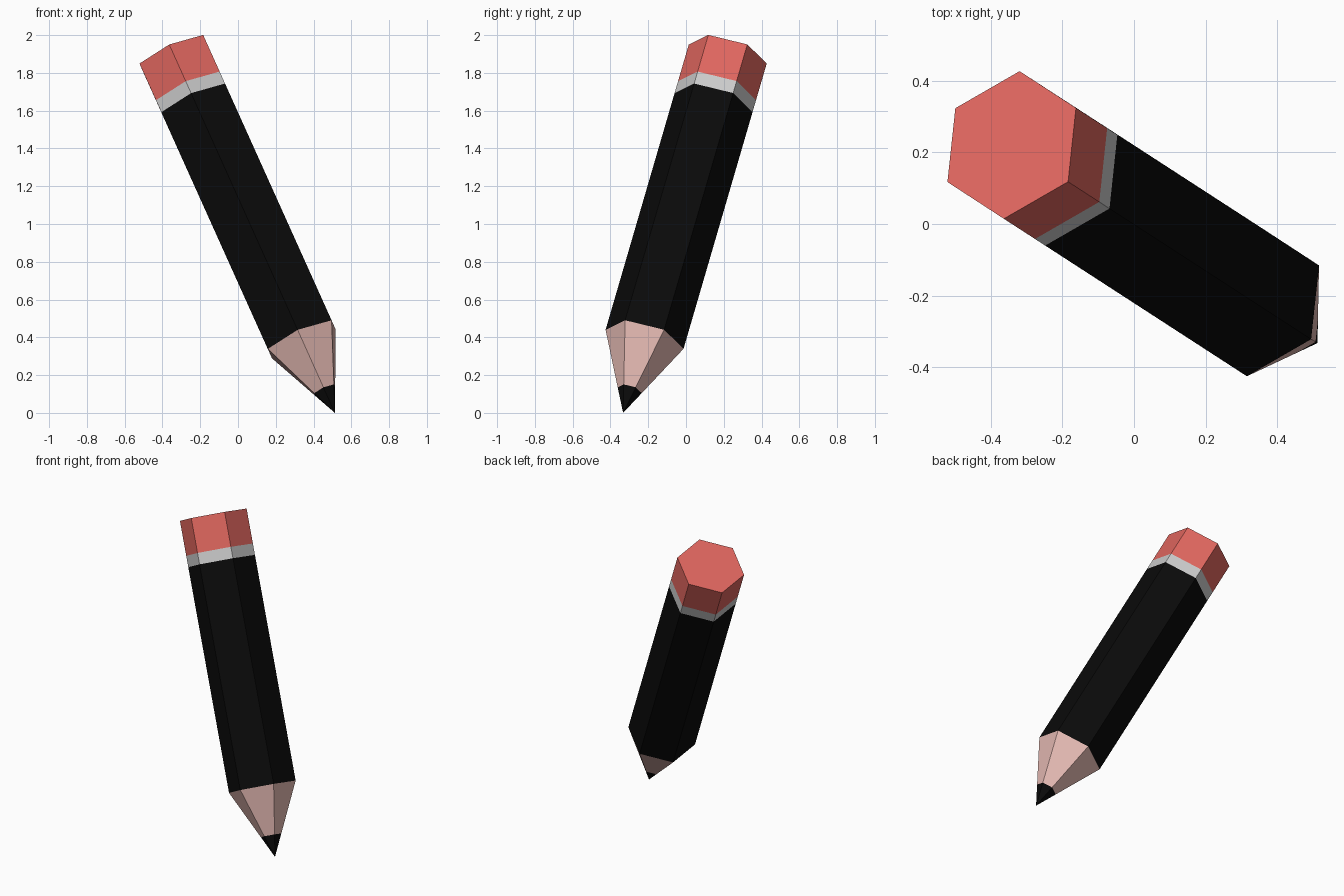
import bpy, bmesh
from mathutils import Vector, Matrix

if "Cube" in bpy.data.objects:
    bpy.data.objects.remove(bpy.data.objects["Cube"])

# Tilted pencil axis: from the point on the ground up to the eraser's end
TIP = Vector((0.513, -0.333, 0.0))
END = Vector((-0.342, 0.221, 1.90))
RADIUS = 0.2135
LENGTH = (END - TIP).length
axis = (END - TIP).normalized()

# Roll: one hexagon corner points straight towards the highest side
corner = Vector((0.158, -0.103, 0.10))
corner = (corner - axis * corner.dot(axis)).normalized()
side = corner.cross(axis)
ROT = Matrix((side, corner, axis)).transposed().to_4x4()


def material(name, rgb):
    mat = bpy.data.materials.new(name)
    mat.diffuse_color = (*rgb, 1.0)
    mat.use_nodes = True
    mat.node_tree.nodes["Principled BSDF"].inputs["Base Color"].default_value = mat.diffuse_color
    return mat


def hex_part(name, start, end, r_start, r_end, mat=None):
    """Six-sided solid between two distances along the axis from the tip."""
    bm = bmesh.new()
    centre = TIP + axis * (start + end) / 2
    bmesh.ops.create_cone(bm, cap_ends=True, segments=6,
                          radius1=r_start, radius2=r_end, depth=end - start,
                          matrix=Matrix.Translation(centre) @ ROT)
    bmesh.ops.remove_doubles(bm, verts=bm.verts, dist=1e-5)
    bmesh.ops.recalc_face_normals(bm, faces=bm.faces)
    mesh = bpy.data.meshes.new(name)
    bm.to_mesh(mesh)
    bm.free()
    obj = bpy.data.objects.new(name, mesh)
    bpy.context.collection.objects.link(obj)
    if mat:
        mesh.materials.append(mat)
    return obj


black = material("black", (0.003, 0.003, 0.003))
wood = material("wood", (0.80, 0.50, 0.46))
pink = material("pink", (0.75, 0.135, 0.115))

# Distances from the tip to each joint
lead_end = 0.136
cone_end = 0.442
body_end = LENGTH - 0.292
band_end = LENGTH - 0.220
lead_r = RADIUS * lead_end / cone_end

hex_part("lead_tip", 0, lead_end, 0, lead_r, black)
hex_part("sharpened_wood", lead_end, cone_end, lead_r, RADIUS, wood)
hex_part("body", cone_end, body_end, RADIUS, RADIUS, black)
hex_part("metal_band", body_end, band_end, RADIUS, RADIUS)
hex_part("eraser", band_end, LENGTH, RADIUS, RADIUS, pink)
